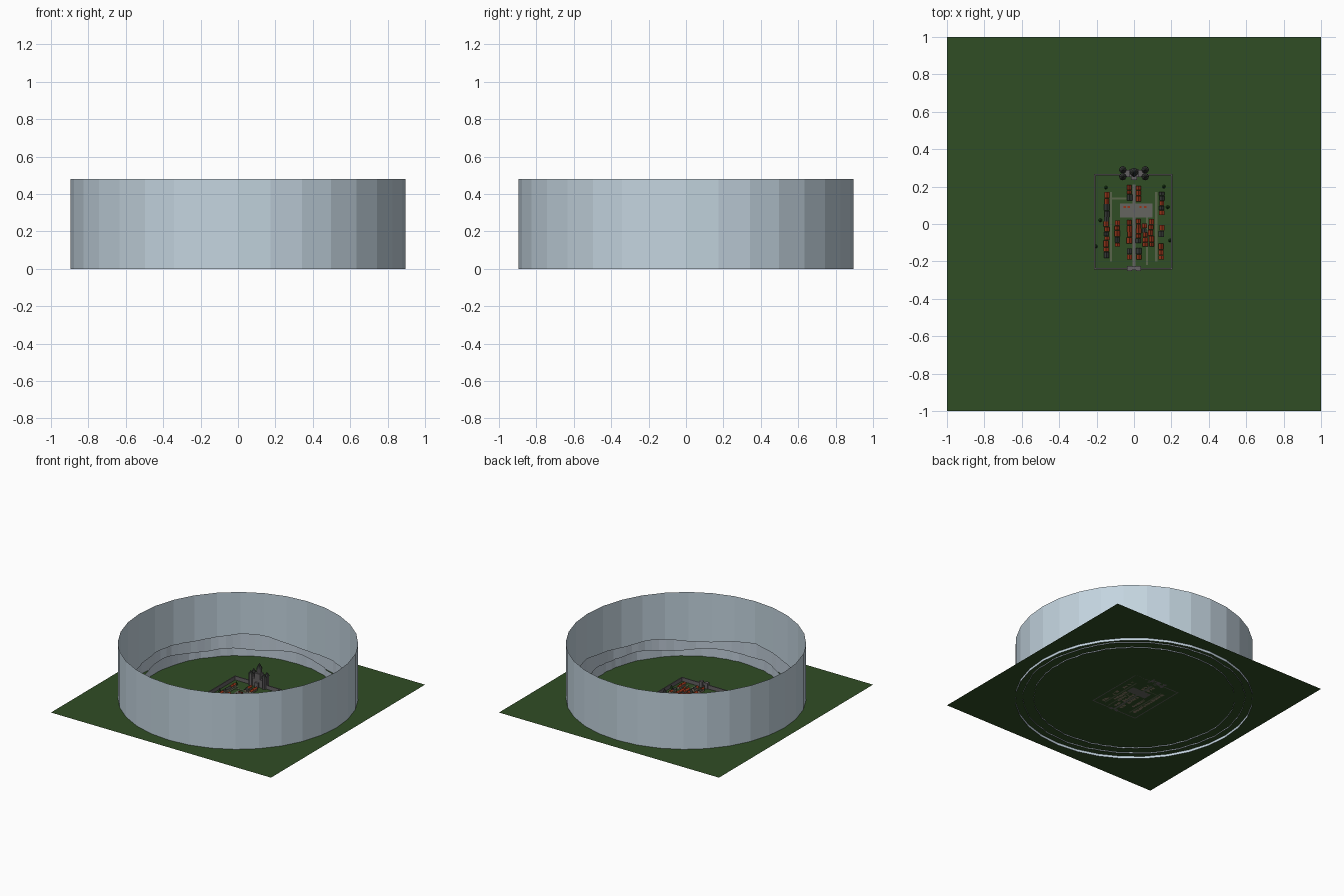
import bpy, bmesh, math, random
from mathutils import Matrix, Vector

if "Cube" in bpy.data.objects:
    bpy.data.objects.remove(bpy.data.objects["Cube"])

random.seed(7)
G = 0.021  # ground level


def mat(name, r, g, b):
    m = bpy.data.materials.new(name)
    m.diffuse_color = (r, g, b, 1)
    m.use_nodes = True
    m.node_tree.nodes["Principled BSDF"].inputs["Base Color"].default_value = m.diffuse_color
    return m


GRASS = mat("grass green", 0.03, 0.075, 0.018)
SKY = mat("pale sky blue", 0.55, 0.66, 0.74)
ROCK = mat("mountain grey", 0.52, 0.60, 0.68)
STONE = mat("wall stone", 0.13, 0.12, 0.125)
PAVE = mat("paving grey", 0.13, 0.13, 0.115)
RED = mat("red roof", 0.30, 0.035, 0.01)
DARK = mat("dark slate roof", 0.04, 0.045, 0.04)
PLASTER = mat("house plaster", 0.25, 0.2, 0.14)
LEAF = mat("tree green", 0.02, 0.09, 0.015)
LANE = mat("lane green grey", 0.10, 0.13, 0.07)


def finish(name, bm, mats):
    me = bpy.data.meshes.new(name)
    bm.to_mesh(me)
    bm.free()
    for m in mats:
        me.materials.append(m)
    ob = bpy.data.objects.new(name, me)
    bpy.context.collection.objects.link(ob)
    return ob


def box(bm, x0, x1, y0, y1, z0, z1, mi=0):
    v = [bm.verts.new((x, y, z)) for z in (z0, z1) for x, y in
         ((x0, y0), (x1, y0), (x1, y1), (x0, y1))]
    for q in ((3, 2, 1, 0), (4, 5, 6, 7), (0, 1, 5, 4), (1, 2, 6, 5), (2, 3, 7, 6), (3, 0, 4, 7)):
        bm.faces.new([v[i] for i in q]).material_index = mi


def cone(bm, x, y, z0, z1, r0, r1, n=8, mi=0):
    res = bmesh.ops.create_cone(bm, cap_ends=True, segments=n, radius1=r0, radius2=r1,
                                depth=z1 - z0, matrix=Matrix.Translation((x, y, (z0 + z1) / 2)))
    for f in {f for v in res["verts"] for f in v.link_faces}:
        f.material_index = mi


def ring(name, n, radius, bottom, top, material):
    """Open upright band; radius and top are functions of the angle."""
    bm = bmesh.new()
    pairs = []
    for i in range(n):
        a = 2 * math.pi * i / n
        r = radius(a)
        p = (r * math.cos(a), r * math.sin(a))
        pairs.append((bm.verts.new((*p, bottom)), bm.verts.new((*p, top(a)))))
    for i in range(n):
        (a, b), (c, d) = pairs[i], pairs[(i + 1) % n]
        bm.faces.new((a, c, d, b))
    return finish(name, bm, [material])


# ground sheet and horizon bands
bm = bmesh.new()
bmesh.ops.create_grid(bm, x_segments=1, y_segments=1, size=1, matrix=Matrix.Translation((0, 0, G)))
finish("ground", bm, [GRASS])
ring("sky_band", 32, lambda a: 0.895, 0, lambda a: 0.48, SKY)
ring("far_mountains", 96, lambda a: 0.836 + random.uniform(-.006, .006), 0.012,
     lambda a: 0.135 + 0.022 * math.sin(3 * a + 1) + 0.014 * math.sin(7 * a) + random.uniform(-.003, .003), ROCK)
ring("near_mountains", 96, lambda a: 0.757 + random.uniform(-.006, .006), 0.012,
     lambda a: 0.09 + 0.013 * math.sin(4 * a + 2) + 0.009 * math.sin(9 * a) + random.uniform(-.003, .003), ROCK)

# streets and plaza
bm = bmesh.new()
box(bm, -.009, .009, -.24, .21, G, G + .003)
box(bm, -.075, .1, .035, .11, G, G + .004)
finish("main_street_and_plaza", bm, [PAVE])
bm = bmesh.new()
box(bm, -.129, -.117, -.2, .17, G, G + .003)
box(bm, .113, .126, -.2, .17, G, G + .003)
box(bm, .064, .074, -.22, .035, G, G + .003)
box(bm, -.117, -.04, .13, .142, G, G + .003)
finish("side_lanes", bm, [LANE])

# town wall with battlements
X0, X1, Y0, Y1, T = -.21, .203, -.238, .262, .004
bm = bmesh.new()
box(bm, X0 - T, X1 + T, Y1 - T, Y1 + T, G, .052)
box(bm, X0 - T, -.03, Y0 - T, Y0 + T, G, .052)
box(bm, .03, X1 + T, Y0 - T, Y0 + T, G, .052)
for x in (X0, X1):
    box(bm, x - T, x + T, Y0 + T, Y1 - T, G, .052)
finish("town_wall", bm, [STONE])

# gatehouse
bm = bmesh.new()
for s in (-1, 1):
    box(bm, s * .024 - .014, s * .024 + .014, -.25, -.224, G, .07)
box(bm, -.01, .01, -.246, -.228, .045, .062)
finish("gatehouse", bm, [STONE])

# houses: body plus gabled roof, in rows along the streets
bm = bmesh.new()


def house(x, y, w, l, h, rh, roof):
    box(bm, x - w / 2, x + w / 2, y - l / 2, y + l / 2, G, G + h)
    e, z = w / 2 + .002, G + h
    a, b = y - l / 2 - .001, y + l / 2 + .001
    v = [bm.verts.new(p) for p in ((x - e, a, z), (x + e, a, z), (x, a, z + rh),
                                   (x - e, b, z), (x + e, b, z), (x, b, z + rh))]
    for q in ((0, 1, 2), (5, 4, 3), (1, 4, 5, 2), (3, 0, 2, 5), (0, 3, 4, 1)):
        bm.faces.new([v[i] for i in q]).material_index = roof


rows = ((-.147, -.18, .18), (-.09, -.12, .10), (-.025, -.19, .2), (.025, -.19, .2),
        (.058, -.12, .03), (.092, -.12, .11), (.147, -.19, .18))
for x, y0, y1 in rows:
    y = y0
    while y < y1 - .01:
        l = random.uniform(.018, .032)
        on_plaza = abs(x) < .1 and .03 < y + l and y < .11
        if not on_plaza and random.random() < .93:
            house(x + random.uniform(-.003, .003), y + l / 2, random.uniform(.02, .026), l,
                  random.uniform(.014, .022), random.uniform(.008, .014),
                  random.choice((1, 1, 2)))
        y += l + .004
finish("houses", bm, [PLASTER, RED, DARK])

# plaza well and market stalls
bm = bmesh.new()
cone(bm, 0, .07, G, G + .012, .009, .009)
for x in (-.05, -.028, .035, .06):
    box(bm, x - .006, x + .006, .085, .095, G, G + .012, 1)
finish("well_and_stalls", bm, [STONE, RED])

# castle: block, corner towers and tall keep
bm = bmesh.new()
box(bm, -.06, .06, .25, .29, G, .085)
for x in (-.06, .06):
    for y in (.253, .29):
        cone(bm, x, y, G, .115, .017, .017)
        cone(bm, x, y, .115, .145, .02, 0, mi=1)
box(bm, -.025, .025, .25, .295, G, .13)
cone(bm, 0, .277, .13, .165, .02, .02)
cone(bm, 0, .277, .165, .21, .024, 0, mi=1)
box(bm, -.015, .015, .235, .25, G, .06)
finish("castle", bm, [STONE, DARK])

# trees outside and inside the wall
bm = bmesh.new()
for x, y in ((.193, -.088), (-.203, -.12), (-.15, .195), (.16, .2), (-.18, .02), (.18, .09)):
    cone(bm, x, y, G, G + .03, .01, 0, 6)
finish("trees", bm, [LEAF])
